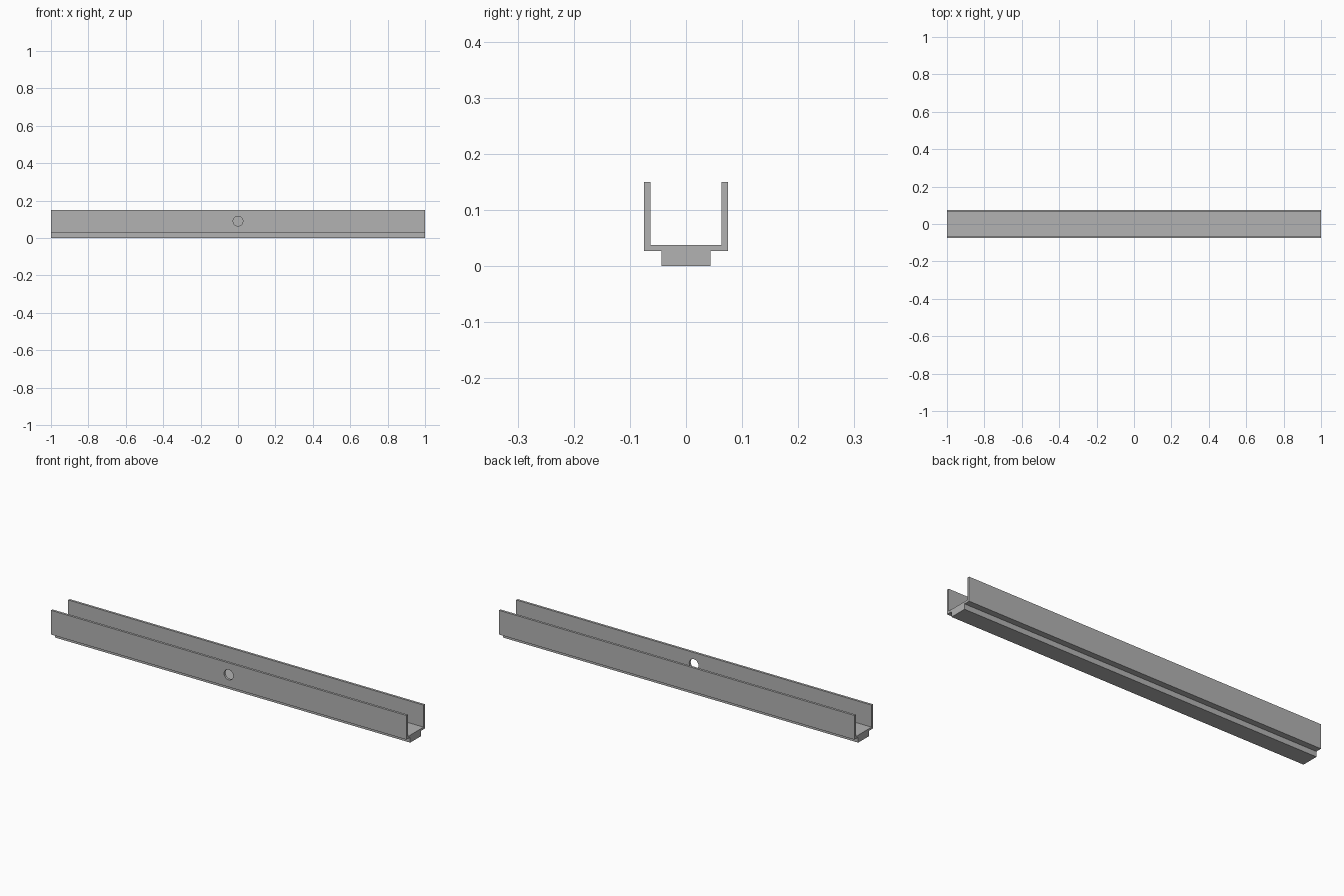
import bpy, bmesh, math
from mathutils import Matrix

if "Cube" in bpy.data.objects:
    bpy.data.objects.remove(bpy.data.objects["Cube"], do_unlink=True)

grey = bpy.data.materials.new("plain grey")
grey.use_nodes = True
colour = (0.45, 0.45, 0.45, 1)
grey.diffuse_color = colour
grey.node_tree.nodes["Principled BSDF"].inputs["Base Color"].default_value = colour


def make_object(name, bm):
    bmesh.ops.recalc_face_normals(bm, faces=bm.faces)
    mesh = bpy.data.meshes.new(name)
    bm.to_mesh(mesh)
    bm.free()
    mesh.materials.append(grey)
    obj = bpy.data.objects.new(name, mesh)
    bpy.context.collection.objects.link(obj)
    return obj


# Channel rail: half profile (y, z), mirrored and extruded along x
half = [(0.044, 0), (0.044, 0.027), (0.075, 0.027),
        (0.075, 0.15), (0.063, 0.15), (0.063, 0.038)]
profile = half + [(-y, z) for y, z in reversed(half)]
bm = bmesh.new()
end = bm.faces.new([bm.verts.new((-1, y, z)) for y, z in profile])
swept = bmesh.ops.extrude_face_region(bm, geom=[end])["geom"]
bmesh.ops.translate(bm, vec=(2, 0, 0),
                    verts=[v for v in swept if isinstance(v, bmesh.types.BMVert)])
rail = make_object("channel_rail", bm)

# Round hole through the front wall only
bm = bmesh.new()
bmesh.ops.create_cone(bm, cap_ends=True, segments=32, radius1=0.026, radius2=0.026, depth=0.06,
                      matrix=Matrix.Translation((0, -0.075, 0.09)) @ Matrix.Rotation(math.pi / 2, 4, "X"))
cutter = make_object("hole_cutter", bm)
cutter.hide_render = True

bpy.context.view_layer.objects.active = rail
rail.select_set(True)
cut = rail.modifiers.new("front_hole", "BOOLEAN")
cut.operation = "DIFFERENCE"
cut.solver = "EXACT"
cut.object = cutter
bpy.ops.object.modifier_apply(modifier=cut.name)
bpy.data.objects.remove(cutter, do_unlink=True)
bpy.ops.object.shade_smooth_by_angle(angle=math.radians(30))
